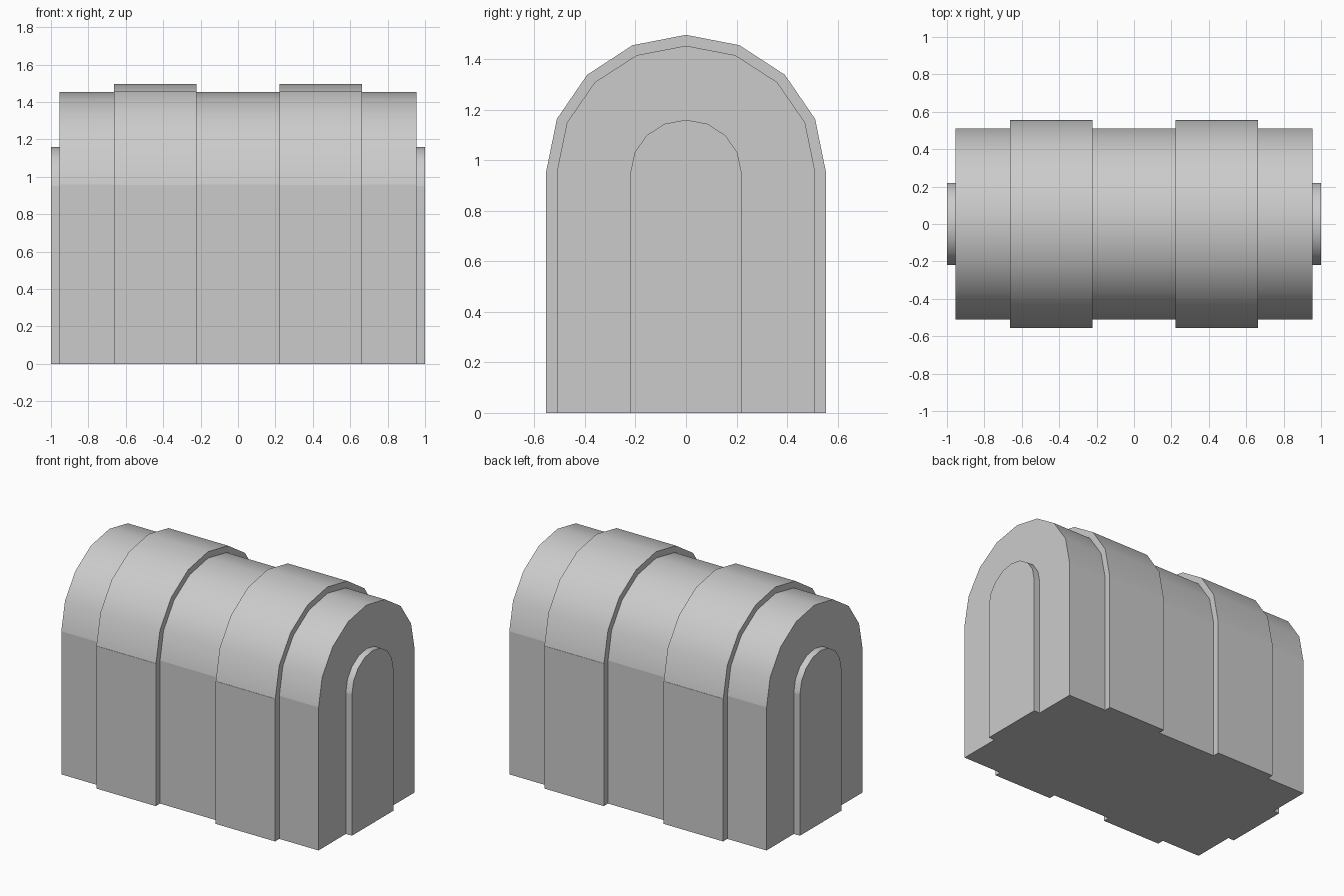
import bpy, bmesh
from math import sin, cos, pi

if "Cube" in bpy.data.objects:
    bpy.data.objects.remove(bpy.data.objects["Cube"])

SEGMENTS = 8


def vaulted_block(name, x0, x1, half_w, spring, top, ledge=0.0):
    """Straight walls with a faceted half-round top, extruded along x."""
    arch = [((half_w - ledge) * cos(pi * i / SEGMENTS),
             spring + (top - spring) * sin(pi * i / SEGMENTS))
            for i in range(SEGMENTS + 1)]
    profile = [(-half_w, 0), (half_w, 0)]
    if ledge:
        profile += [(half_w, spring)] + arch + [(-half_w, spring)]
    else:
        profile += arch

    bm = bmesh.new()
    a = [bm.verts.new((x0, y, z)) for y, z in profile]
    b = [bm.verts.new((x1, y, z)) for y, z in profile]
    bm.faces.new(a)
    bm.faces.new(b)
    n = len(profile)
    first = 3 if ledge else 2
    for i in range(n):
        j = (i + 1) % n
        face = bm.faces.new((a[i], a[j], b[j], b[i]))
        face.smooth = first <= i < first + SEGMENTS
    bmesh.ops.recalc_face_normals(bm, faces=bm.faces)
    # Only the curved vault is smooth; every other edge stays crisp
    for e in bm.edges:
        e.smooth = all(f.smooth for f in e.link_faces)

    mesh = bpy.data.meshes.new(name)
    bm.to_mesh(mesh)
    bm.free()
    obj = bpy.data.objects.new(name, mesh)
    bpy.context.collection.objects.link(obj)
    return obj


# Main hall with barrel roof
vaulted_block("hall", -0.955, 0.955, 0.51, 0.96, 1.453)

for side, label in ((-1, "left"), (1, "right")):
    # Raised reinforcing band around the hall
    lo, hi = sorted((side * 0.222, side * 0.664))
    vaulted_block(label + "_band", lo, hi, 0.555, 0.957, 1.496, ledge=0.002)
    # Arched door panel on the end wall
    lo, hi = sorted((side * 0.95, side * 1.0))
    vaulted_block(label + "_door", lo, hi, 0.22, 0.95, 1.16)
